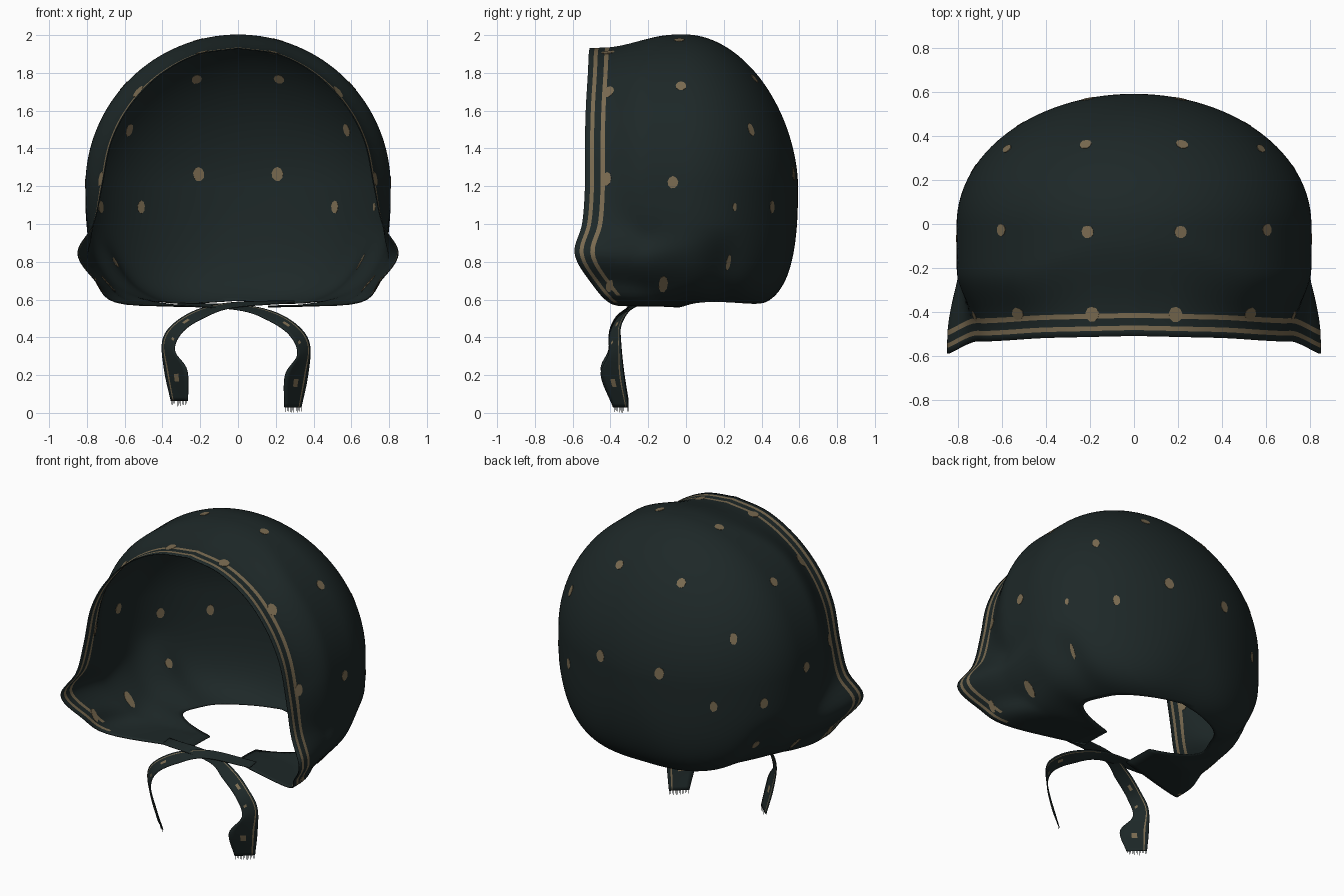
import bpy, bmesh, math, random
from mathutils import Vector
from mathutils.bvhtree import BVHTree

if "Cube" in bpy.data.objects:
    bpy.data.objects.remove(bpy.data.objects["Cube"])

random.seed(4)


def material(name, rgb):
    m = bpy.data.materials.new(name)
    m.diffuse_color = (*rgb, 1)
    m.use_nodes = True
    m.node_tree.nodes["Principled BSDF"].inputs["Base Color"].default_value = m.diffuse_color
    return m


CLOTH = material("dark_teal_cloth", (0.0125, 0.0208, 0.0208))
TAN = material("tan_print", (0.195, 0.147, 0.082))


def finish(bm, name, thickness=0, smooth=True):
    me = bpy.data.meshes.new(name)
    bm.to_mesh(me)
    bm.free()
    ob = bpy.data.objects.new(name, me)
    bpy.context.collection.objects.link(ob)
    me.materials.append(CLOTH)
    me.materials.append(TAN)
    if thickness:
        mod = ob.modifiers.new("cloth_thickness", "SOLIDIFY")
        mod.thickness, mod.offset = thickness, 0
    for p in me.polygons:
        p.use_smooth = smooth
    return ob


def spline(pts, f):
    """Catmull-Rom point at fraction f of a point list."""
    k = f * (len(pts) - 1)
    i = min(int(k), len(pts) - 2)
    t = k - i
    b, c = Vector(pts[i]), Vector(pts[i + 1])
    a = Vector(pts[i - 1]) if i > 0 else 2 * b - c
    d = Vector(pts[i + 2]) if i + 2 < len(pts) else 2 * c - b
    return 0.5 * (2 * b + (c - a) * t + (2 * a - 5 * b + 4 * c - d) * t * t
                  + (3 * b - a - 3 * c + d) * t ** 3)


def ease(k):
    k = min(max(k, 0), 1)
    return k * k * (3 - 2 * k)


# Half outline of the face opening: crown, cheek flare, then under the chin
RIM = [(0, -.51, 1.93), (.22, -.515, 1.895), (.42, -.52, 1.785), (.575, -.53, 1.62),
       (.672, -.535, 1.43), (.72, -.535, 1.2), (.765, -.55, 1.0), (.848, -.59, .845),
       (.755, -.51, .70), (.63, -.40, .582), (.16, -.26, .566)]


def body(s, y):
    """Cross-section of the dome at depth y, ending at the neck hole."""
    q = min(max(y, 0) / 0.59, 1)
    w = 0.805 * math.sqrt(max(1 - q * q, 0))
    up = 0.80 * max(1 - q ** 1.9, 0) ** 0.56
    low = 0.648 * max(1 - q ** 6, 0) ** 0.4
    hole = 0.46 * math.sqrt(max(1 - ((y - 0.1) / 0.33) ** 2, 0))
    if y < 0.1:
        hole = max(hole, 0.16)
    box = 0.62
    end = math.pi
    if hole > 0 and w > 0:
        end -= math.asin(min(hole / w, 0.95) ** (1 / box))
    t = s * end
    sn, cs = max(math.sin(t), 0), math.cos(t)
    if cs >= 0:
        return Vector((w * sn, y, 1.2 + up * cs))
    z = 1.2 - low * (-cs) ** box
    # gathered dent behind the jaw
    dent = 0.05 * ease((1.0 - z) / 0.25) * math.exp(-((y - 0.2) / 0.1) ** 2)
    return Vector((w * sn ** box * (1 - dent / 0.75), y, z))


def surface(s, y):
    # the crown swells soon behind the rim, the cheek flare fades out slowly
    reach = 0.42 - 0.16 * ease((s - 0.05) / 0.2) + 0.34 * ease((s - 0.5) / 0.2)
    k = ease((y + 0.47) / reach)
    front = spline(RIM, s) + Vector((0, y + 0.53, 0))
    return front.lerp(body(s, y), k)


# Bonnet shell, with two printed stripes following the rim
NU = 56
depths = [-0.53, -0.503, -0.482, -0.447, -0.424]
depths += [-0.424 + 1.014 * math.sin(math.pi / 2 * i / 56) for i in range(1, 57)]
bm = bmesh.new()
rows = []
for y in depths:
    row = []
    for i in range(-NU, NU + 1):
        p = surface(abs(i) / NU, y)
        row.append(bm.verts.new((math.copysign(p.x, i) if i else 0, p.y, p.z)))
    rows.append(row)
for j in range(len(rows) - 1):
    for i in range(2 * NU):
        f = bm.faces.new((rows[j][i], rows[j][i + 1], rows[j + 1][i + 1], rows[j + 1][i]))
        if j in (1, 3) and abs(i + 0.5 - NU) / NU < (0.9 if j == 1 else 0.86):
            f.material_index = 1
bmesh.ops.remove_doubles(bm, verts=bm.verts, dist=0.0005)
bmesh.ops.recalc_face_normals(bm, faces=bm.faces)
tree = BVHTree.FromBMesh(bm)
finish(bm, "bonnet_shell", 0.006)

# Printed dots: thin plates seen on both sides of the cloth
# (x, y, z, half length, half width)
PAIRED = [(.22, .363, 1.77, .03, .029), (.21, -.037, 1.97, .03, .029),
          (.61, -.027, 1.735, .03, .029), (.58, .345, 1.5, .036, .022),
          (.21, .575, 1.265, .038, .031), (.50, .43, 1.09, .035, .022),
          (.80, -.07, 1.22, .033, .029), (.70, -.12, .675, .058, .026),
          (.55, -.42, 1.72, .038, .03), (.19, -.412, 1.91, .036, .032),
          (.74, -.425, 1.24, .038, .028), (.735, -.405, .68, .045, .02)]
SINGLE = [(.73, .26, 1.09, .022, .012), (.70, .24, .77, .05, .012),
          (-.73, .25, 1.09, .034, .026), (-.70, .24, .765, .03, .025)]
bm = bmesh.new()
for x, y, z, size, wide in PAIRED + [(-d[0],) + d[1:] for d in PAIRED] + SINGLE:
    co, n, _, _ = tree.find_nearest(Vector((x, y, z)))
    up = Vector((0, 0, 1)) if abs(n.z) < 0.9 else Vector((0, 1, 0))
    up = (up - n * up.dot(n)).normalized()
    across = n.cross(up)
    wobble = [random.uniform(0.93, 1.05) for k in range(9)]
    rings = []
    for h in (-0.0048, 0.0048):
        rings.append([])
        for k in range(9):
            a = math.tau * k / 9
            rings[-1].append(bm.verts.new(co + n * h + wobble[k] * (
                up * math.cos(a) * size + across * math.sin(a) * wide)))
    bm.faces.new(rings[0][::-1])
    bm.faces.new(rings[1])
    for k in range(9):
        m = (k + 1) % 9
        bm.faces.new((rings[0][k], rings[0][m], rings[1][m], rings[1][k]))
for f in bm.faces:
    f.material_index = 1
bmesh.ops.recalc_face_normals(bm, faces=bm.faces)
finish(bm, "printed_dots", smooth=False)

# Chin ties: twisted ribbons crossing under the chin, frayed at the ends
OUTER = [(-.32, -.24, .58), (0, -.25, .572), (.19, -.305, .535), (.32, -.345, .458),
         (.38, -.345, .36), (.37, -.33, .20), (.335, -.305, .03)]
INNER = [(-.32, -.31, .57), (0, -.31, .545), (.15, -.37, .495), (.27, -.405, .415),
         (.315, -.41, .31), (.25, -.45, .20), (.245, -.385, .03)]
ACROSS = [0, .12, .18, .4, .6, .8, 1]
SPECKS = {(20, 3), (21, 3), (28, 4), (41, 3), (42, 3)}
for side, name in ((1, "right"), (-1, "left")):
    lift = 0 if side == 1 else 0.022

    def place(p):
        return Vector((side * p.x - (0.02 if side < 0 else 0), p.y, p.z + lift * (1.6 - 2 * p.z)
                       if p.z < 0.5 else p.z + lift * 0.6))

    bm = bmesh.new()
    rows = []
    for j in range(49):
        a, b = spline(OUTER, j / 48), spline(INNER, j / 48)
        rows.append([bm.verts.new(place(a.lerp(b, u))) for u in ACROSS])
    for j in range(48):
        for i in range(len(ACROSS) - 1):
            f = bm.faces.new((rows[j][i], rows[j][i + 1], rows[j + 1][i + 1], rows[j + 1][i]))
            if (i == 1 and j > 8) or (j, i) in SPECKS:
                f.material_index = 1
    bmesh.ops.recalc_face_normals(bm, faces=bm.faces)
    finish(bm, name + "_chin_tie", 0.005)

    # Loose threads on the cut end
    bm = bmesh.new()
    a, b = place(Vector(OUTER[-1])), place(Vector(INNER[-1]))
    for k in range(14):
        p, q = a.lerp(b, k / 14), a.lerp(b, k / 14 + 0.025)
        drop = Vector((0, 0, -0.03 if k == 5 else -random.uniform(0.012, 0.029)))
        bm.faces.new([bm.verts.new(v) for v in (p, q, q + drop, p + drop)])
    finish(bm, name + "_tie_fringe", smooth=False)
